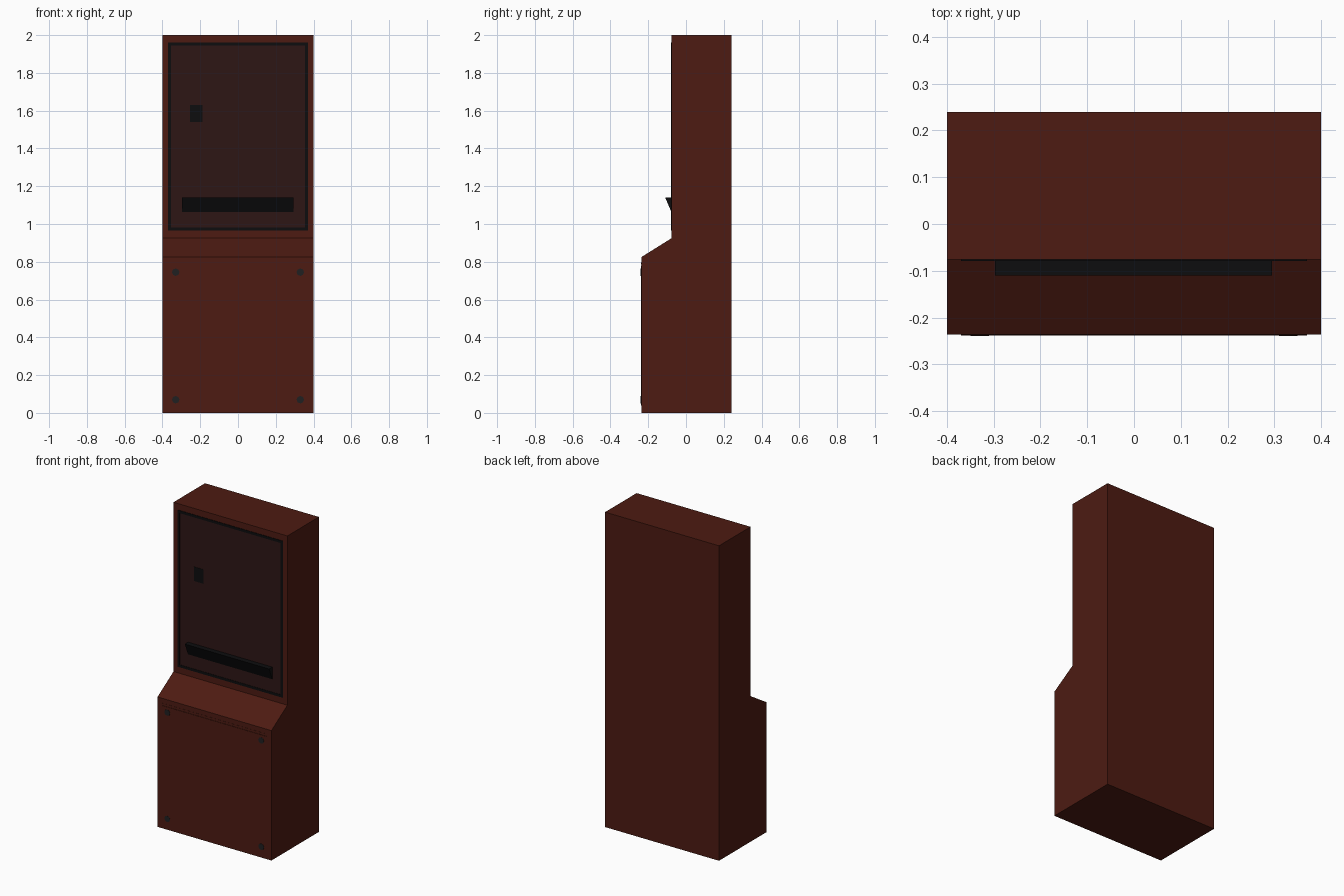
import bpy, bmesh, math

if "Cube" in bpy.data.objects:
    bpy.data.objects.remove(bpy.data.objects["Cube"])


def material(name, rgb):
    m = bpy.data.materials.new(name)
    m.diffuse_color = (*rgb, 1)
    m.use_nodes = True
    m.node_tree.nodes["Principled BSDF"].inputs["Base Color"].default_value = m.diffuse_color
    return m


RED = material("dark_red", (0.075, 0.011, 0.006))
GLASS = material("tinted_glass", (0.026, 0.008, 0.0075))
BLACK = material("black", (0.004, 0.004, 0.0045))
BOLT = material("bolt_grey", (0.014, 0.014, 0.015))


def extrude_profile(name, points, x0, x1, mat):
    """Extrude a closed (y, z) profile along x."""
    bm = bmesh.new()
    face = bm.faces.new([bm.verts.new((x0, y, z)) for y, z in points])
    ext = bmesh.ops.extrude_face_region(bm, geom=[face])
    verts = [v for v in ext["geom"] if isinstance(v, bmesh.types.BMVert)]
    bmesh.ops.translate(bm, verts=verts, vec=(x1 - x0, 0, 0))
    bmesh.ops.recalc_face_normals(bm, faces=bm.faces)
    me = bpy.data.meshes.new(name)
    bm.to_mesh(me)
    bm.free()
    me.materials.append(mat)
    ob = bpy.data.objects.new(name, me)
    bpy.context.collection.objects.link(ob)
    return ob


def box(name, x0, x1, y0, y1, z0, z1, mat):
    return extrude_profile(name, [(y0, z0), (y1, z0), (y1, z1), (y0, z1)], x0, x1, mat)


# Cabinet body with sloped ledge
FRONT, UPPER, BACK = -0.236, -0.076, 0.24
extrude_profile("cabinet_body",
                [(FRONT, 0), (BACK, 0), (BACK, 2), (UPPER, 2), (UPPER, 0.925), (FRONT, 0.825)],
                -0.4, 0.4, RED)

# Lower service panel and the seam above it
box("service_panel", -0.37, 0.37, -0.2385, FRONT + 0.002, 0.04, 0.78, RED)
box("panel_seam", -0.37, 0.37, -0.237, FRONT + 0.002, 0.785, 0.795, BLACK).data.materials[0] = RED

# Corner bolts
for side, sx in (("left", -1), ("right", 1)):
    for level, z in (("lower", 0.07), ("upper", 0.745)):
        bpy.ops.mesh.primitive_cylinder_add(vertices=8, radius=0.02, depth=0.004,
                                            location=(sx * 0.33, -0.238, z),
                                            rotation=(math.pi / 2, 0, 0))
        bolt = bpy.context.object
        bolt.name = f"bolt_{level}_{side}"
        bolt.data.materials.append(BOLT)

# Display window: glass and four frame bars
W, Z0, Z1, T = 0.37, 0.965, 1.96, 0.016
box("display_glass", -W + T, W - T, UPPER - 0.001, UPPER + 0.002, Z0 + T, Z1 - T, GLASS)
for name, x0, x1, z0, z1 in (("bottom", -W, W, Z0, Z0 + T),
                             ("top", -W, W, Z1 - T, Z1),
                             ("left", -W, -W + T, Z0 + T, Z1 - T),
                             ("right", W - T, W, Z0 + T, Z1 - T)):
    box("display_frame_" + name, x0, x1, UPPER - 0.003, UPPER + 0.002, z0, z1, BLACK)

# Small reader plate and the wedge tray below it
box("reader_plate", -0.255, -0.187, UPPER - 0.003, UPPER + 0.002, 1.54, 1.63, BLACK)
extrude_profile("wedge_tray",
                [(UPPER, 1.06), (UPPER, 1.14), (-0.11, 1.14)],
                -0.297, 0.295, BLACK)
